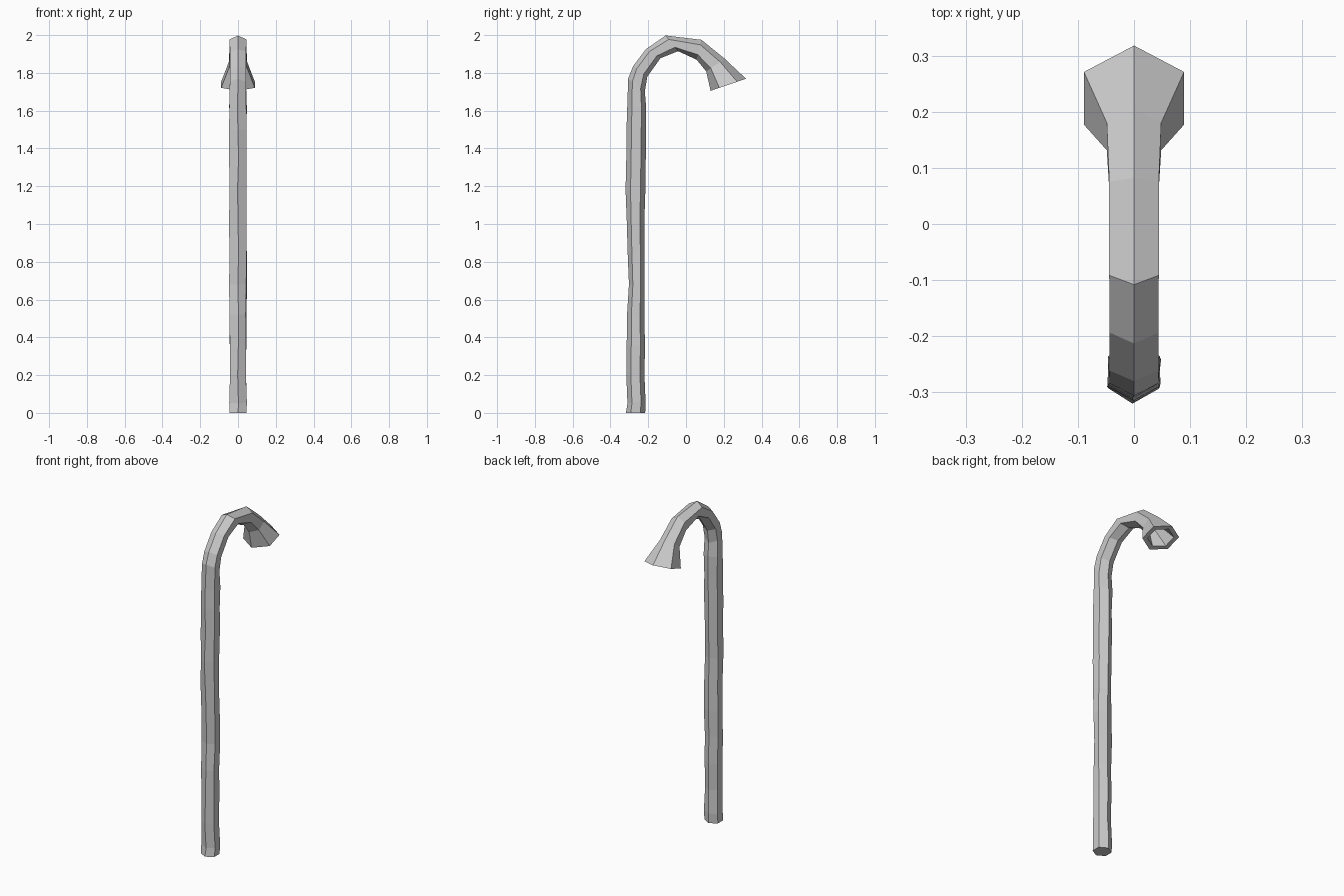
import bpy, bmesh, math, random
from mathutils import Vector

random.seed(4)

# Profile stations in the side plane: outer (y, z), inner (y, z), half width
stations = [
    (-0.318, 0.00, -0.216, 0.00, 0.052),
    (-0.310, 0.05, -0.214, 0.06, 0.052),
    (-0.316, 0.20, -0.220, 0.20, 0.051),
    (-0.314, 0.36, -0.217, 0.36, 0.052),
    (-0.312, 0.52, -0.221, 0.52, 0.050),
    (-0.302, 0.68, -0.219, 0.68, 0.053),
    (-0.309, 0.85, -0.219, 0.85, 0.051),
    (-0.313, 1.00, -0.221, 1.00, 0.052),
    (-0.320, 1.18, -0.215, 1.18, 0.050),
    (-0.316, 1.35, -0.213, 1.35, 0.053),
    (-0.315, 1.50, -0.211, 1.50, 0.051),
    (-0.311, 1.62, -0.211, 1.62, 0.052),
    # hooked neck
    (-0.306, 1.77, -0.218, 1.70, 0.050),
    (-0.280, 1.835, -0.205, 1.78, 0.050),
    (-0.213, 1.925, -0.135, 1.878, 0.050),
    (-0.108, 1.998, -0.042, 1.915, 0.051),
    (0.082, 1.975, 0.056, 1.870, 0.051),
    (0.205, 1.875, 0.107, 1.808, 0.056),
    # flared mouth
    (0.318, 1.769, 0.130, 1.705, 0.103),
]


def ring(bm, st, scale=1.0, jitter=0.0):
    outer, inner = Vector((0, st[0], st[1])), Vector((0, st[2], st[3]))
    c, u = (outer + inner) / 2, (outer - inner) / 2 * scale
    verts = []
    for i in range(6):
        a = math.pi / 3 * i
        p = c + u * math.cos(a)
        p.x = st[4] * scale * math.sin(a) + random.uniform(-jitter, jitter)
        verts.append(bm.verts.new(p))
    return verts


bm = bmesh.new()
rings = [ring(bm, s, jitter=0.003 if 0 < i < 12 else 0) for i, s in enumerate(stations)]
# hollow inside the mouth
rings.append(ring(bm, stations[-1], 0.72))
rings.append(ring(bm, stations[-2], 0.60))
for a, b in zip(rings, rings[1:]):
    for i in range(6):
        j = (i + 1) % 6
        bm.faces.new((a[i], a[j], b[j], b[i]))
bm.faces.new(rings[0])
bm.faces.new(rings[-1])
bmesh.ops.recalc_face_normals(bm, faces=bm.faces)

mesh = bpy.data.meshes.new("hooked_pipe")
bm.to_mesh(mesh)
bm.free()
bpy.context.collection.objects.link(bpy.data.objects.new("hooked_pipe", mesh))
